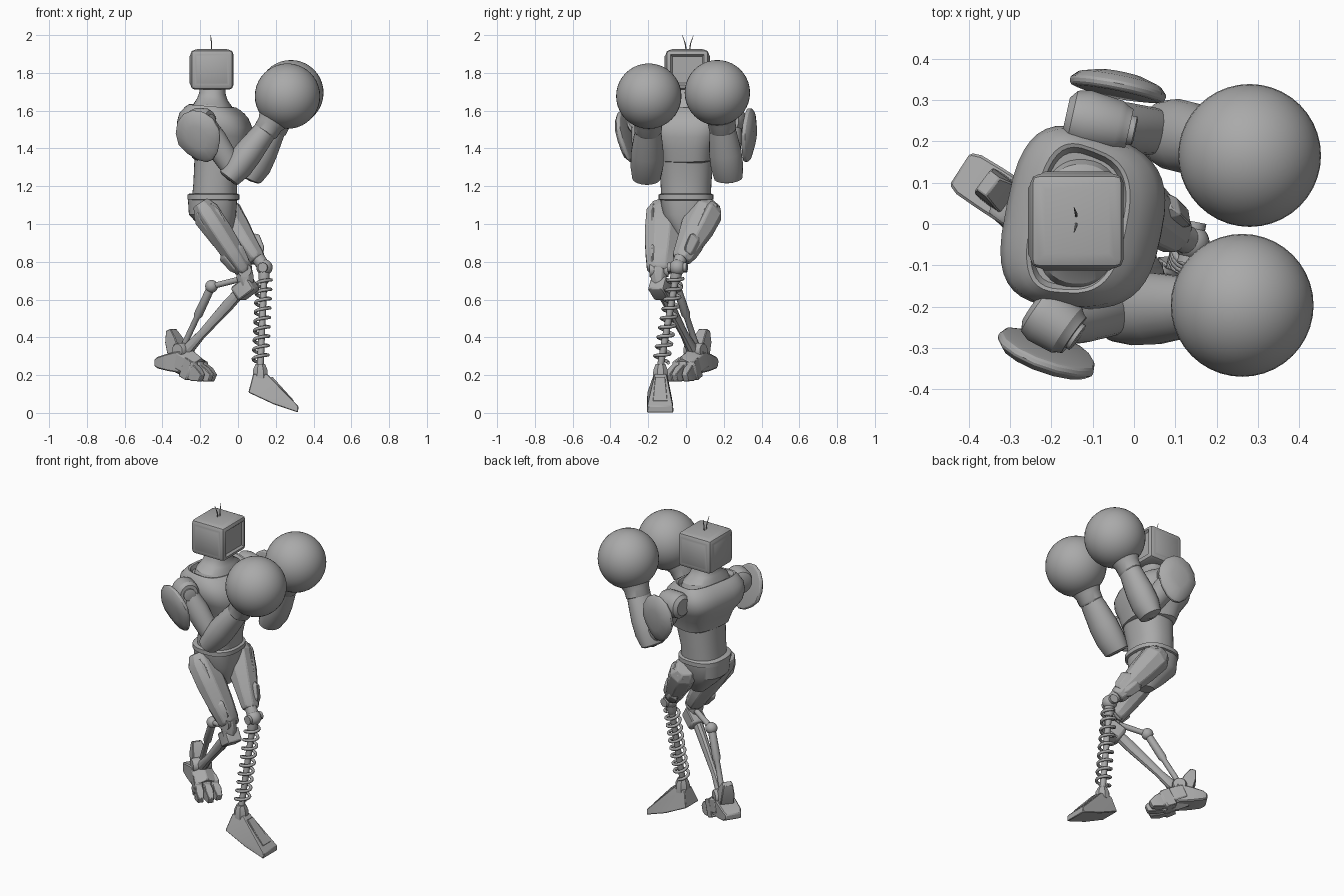
import bpy, bmesh, math
from mathutils import Vector as V

if "Cube" in bpy.data.objects:
    bpy.data.objects.remove(bpy.data.objects["Cube"])

grey = bpy.data.materials.new("mid_grey")
grey.use_nodes = True
grey.diffuse_color = (.4, .4, .4, 1)
grey.node_tree.nodes["Principled BSDF"].inputs["Base Color"].default_value = (.4, .4, .4, 1)
parts = []


def finish(name, bm, bevel=0):
    bmesh.ops.recalc_face_normals(bm, faces=bm.faces[:])
    mesh = bpy.data.meshes.new(name)
    bm.to_mesh(mesh)
    bm.free()
    ob = bpy.data.objects.new(name, mesh)
    bpy.context.collection.objects.link(ob)
    mesh.materials.append(grey)
    if bevel:
        mod = ob.modifiers.new("edge", 'BEVEL')
        mod.width, mod.segments, mod.limit_method = bevel, 1, 'ANGLE'
    parts.append(ob)


def loft(name, rings, bevel=0):
    bm = bmesh.new()
    loops = [[bm.verts.new(p) for p in ring] for ring in rings]
    n = len(loops[0])
    for a, b in zip(loops, loops[1:]):
        for i in range(n):
            bm.faces.new((a[i], a[(i + 1) % n], b[(i + 1) % n], b[i]))
    bm.faces.new(loops[0])
    bm.faces.new(loops[-1])
    finish(name, bm, bevel)


def frame(a, b, hint=(0, 0, 1)):
    w = (V(b) - V(a)).normalized()
    u = V(hint).cross(w).normalized()
    return u, w.cross(u)


def limb(name, a, b, profile, n=16, bevel=0, hint=(0, 0, 1)):
    """Section widths (t, side, up) swept from a to b."""
    a, b = V(a), V(b)
    u, v = frame(a, b, hint)
    k = 1 / math.cos(math.pi / n) if n < 10 else 1
    ang = [2 * math.pi * (i + .5) / n for i in range(n)]
    loft(name, [[a.lerp(b, t) + u * (ru * k * math.cos(q)) + v * (rv * k * math.sin(q))
                 for q in ang] for t, ru, rv in profile], bevel)


def rod(name, a, b, r, n=12):
    limb(name, a, b, [(0, r, r), (1, r, r)], n, 0, (.3, .9, .1))


def ball(name, c, r, seg=24):
    bm = bmesh.new()
    bmesh.ops.create_uvsphere(bm, u_segments=seg, v_segments=seg // 2, radius=r)
    bmesh.ops.translate(bm, vec=V(c), verts=bm.verts[:])
    finish(name, bm)


def hull(name, points, bevel=0):
    bm = bmesh.new()
    for p in points:
        bm.verts.new(p)
    bmesh.ops.convex_hull(bm, input=bm.verts[:])
    bmesh.ops.dissolve_limit(bm, angle_limit=.02, verts=bm.verts[:], edges=bm.edges[:])
    finish(name, bm, bevel)


def body(name, rows, cy=0, yaw=0, tilt=0, power=2.5, taper=0, n=40):
    """Stacked rounded sections (z, centre x, half depth, half width)."""
    rings = []
    for z, cx, rx, ry in rows:
        ring = []
        for i in range(n):
            q = 2 * math.pi * i / n
            c, s = math.cos(q), math.sin(q)
            x = rx * math.copysign(abs(c) ** (2 / power), c)
            y = ry * math.copysign(abs(s) ** (2 / power), s) * (1 - taper * x / rx)
            ring.append((cx + x * math.cos(yaw) - y * math.sin(yaw),
                         cy + x * math.sin(yaw) + y * math.cos(yaw), z + tilt * x))
        rings.append(ring)
    loft(name, rings)


# Torso, neck and hips
body("chest_shell", [(1.33, -.105, .115, .125), (1.34, -.10, .135, .145), (1.41, -.103, .158, .163),
                     (1.475, -.118, .187, .2), (1.525, -.122, .19, .215), (1.575, -.126, .172, .21),
                     (1.61, -.13, .138, .19), (1.625, -.133, .115, .178), (1.622, -.133, .105, .17),
                     (1.6, -.133, .098, .158)], .008, -.2, -.08, 3, .1)
body("belly", [(1.12, -.125, .12, .13), (1.22, -.12, .116, .135), (1.36, -.10, .13, .145)], 0, 0, 0, 2.3)
body("belt", [(1.125, -.13, .125, .13), (1.13, -.13, .137, .145), (1.155, -.13, .137, .145),
              (1.162, -.13, .125, .13)])
body("pelvis", [(.92, -.09, .04, .04), (.98, -.11, .085, .08), (1.05, -.135, .125, .125),
                (1.13, -.135, .13, .135)])
body("neck", [(1.58, -.133, .11, .165), (1.63, -.133, .1, .145), (1.66, -.135, .08, .1),
              (1.69, -.135, .07, .078), (1.74, -.135, .066, .07)], 0, -.1, -.08, 2.3)

# Head: bevelled box with a framed panel on each side, screen sunk in at +x
bm = bmesh.new()
bmesh.ops.create_cube(bm, size=1)
bmesh.ops.scale(bm, vec=(.226, .228, .21), verts=bm.verts[:])
bmesh.ops.translate(bm, vec=(-.138, .007, 1.817), verts=bm.verts[:])
bmesh.ops.bevel(bm, geom=bm.edges[:], offset=.022, segments=2, affect='EDGES', profile=.5)
bm.normal_update()
sides = [f for f in bm.faces if f.calc_area() > .02 and f.normal.z > -.5]
for f in sides:
    sunk = f.normal.x > .5
    if f.normal.z > .5:
        bmesh.ops.inset_individual(bm, faces=[f], thickness=.02, depth=.004)
        continue
    bmesh.ops.inset_individual(bm, faces=[f], thickness=.004, depth=0)
    bmesh.ops.inset_individual(bm, faces=[f], thickness=.014, depth=-.012 if sunk else .006)
finish("head", bm)

# Antennae
for side, s in (("left", 1), ("right", -1)):
    root, bend, tip = V((-.14, .01 + s * .008, 1.91)), V((-.14, .01 + s * .014, 1.955)), V((-.145, .01 + s * .03, 2))
    rod(side + "_antenna_base", root, bend, .003, 6)
    limb(side + "_antenna_tip", bend, tip, [(0, .003, .003), (1, .001, .001)], 6, 0, (1, 0, 0))


# Arms: shoulder drum, upper arm, forearm, boxing glove
def arm(side, drum_a, drum_b, shoulder, elbow, wrist, glove):
    a, b = V(drum_a), V(drum_b)
    limb(side + "_shoulder_drum", a, b, [(0, .045, .05), (.1, .066, .07), (.3, .074, .076), (.82, .066, .07),
                                         (.9, .058, .062), (1, .052, .056)], 28)
    limb(side + "_shoulder_cap", b, b + (b - a) * .1, [(0, .036, .036), (.8, .036, .036), (1, .028, .028)], 20)
    limb(side + "_upper_arm", shoulder, elbow, [(0, .055, .06), (.3, .062, .068), (.7, .058, .062),
                                                (1, .05, .055)], 20)
    ball(side + "_elbow", elbow, .058)
    limb(side + "_forearm", elbow, wrist, [(-.18, .058, .045), (-.15, .076, .06), (.1, .087, .078), (.4, .087, .076),
                                           (.75, .075, .066), (.95, .066, .06)], 24)
    limb(side + "_glove_cuff", wrist, glove, [(-.25, .062, .06), (-.18, .072, .068), (.05, .074, .07),
                                              (.4, .1, .1)], 24)
    ball(side + "_glove", glove, .173, 40)


arm("right", (-.245, -.2, 1.535), (-.145, -.27, 1.545), (-.175, -.235, 1.52), (-.02, -.208, 1.28),
    (.165, -.2, 1.52), (.262, -.197, 1.677))
arm("left", (-.165, .262, 1.545), (-.012, .228, 1.545), (-.075, .24, 1.52), (.085, .22, 1.28),
    (.205, .19, 1.53), (.28, .166, 1.695))


# Shoulder pads: domed shields with a pointed lower end
def pad(name, centre, out, up, half):
    out = V(out).normalized()
    u, v = frame((0, 0, 0), out, up)
    rings = []
    for depth, k in ((-.02, .85), (-.016, .97), (0, 1), (.018, .85), (.032, .45)):
        ring = []
        for i in range(14):
            q = 2 * math.pi * i / 14
            c, s = math.cos(q), math.sin(q)
            width = half * (1 if s > 0 else 1 + .3 * s)
            ring.append(V(centre) + out * depth + (u * c * width + v * s * .147) * k)
        rings.append(ring)
    loft(name, rings, .004)


pad("right_shoulder_pad", (-.208, -.315, 1.462), (-.33, -.88, -.24), (-.4, 0, 1), .128)
pad("left_shoulder_pad", (-.038, .333, 1.47), (.2, 1, -.08), (0, 0, 1), .12)


# Thighs: faceted shell with raised outer plates
def thigh(side, hip, knee, out, profile):
    hip, knee = V(hip), V(knee)
    limb(side + "_thigh", hip, knee, profile, 8, .005, (0, 1, 0))
    out = V(out).normalized()
    for i, (t0, t1) in enumerate(((.02, .6), (.64, .94))):
        shift = out * (.045 if i == 0 else .036)
        limb(side + "_thigh_plate_%d" % (i + 1), hip.lerp(knee, t0) + shift, hip.lerp(knee, t1) + shift * .85,
             [(0, .026, .05), (.2, .032, .066), (.8, .03, .054), (1, .022, .04)], 6, .003, out.cross(knee - hip))


thigh("right", (-.185, -.115, 1.09), (.04, -.138, .745), (-.2, -1, -.1),
      [(-.06, .045, .06), (.08, .068, .092), (.4, .068, .094), (.7, .06, .084), (.95, .05, .07), (1, .04, .055)])
thigh("left", (-.085, .115, 1.09), (.105, -.025, .81), (.4, 1, .1),
      [(-.06, .05, .06), (.08, .08, .09), (.4, .072, .086), (.7, .056, .068), (.95, .046, .054), (1, .04, .045)])

# Left lower leg: knee joint, rod, coil spring and blade foot
knee, ankle = V((.14, -.045, .77)), V((.118, -.135, .25))
ball("left_knee_ball", knee, .043)
rod("left_knee_pin", knee - V((.01, .05, 0)), knee + V((.01, .05, 0)), .026)
rod("left_knee_link", (.1, -.025, .83), knee, .035)
limb("left_spring_cap", knee, knee.lerp(ankle, .16), [(0, .03, .03), (.7, .03, .03), (1, .022, .022)], 16, 0, (1, 0, 0))
rod("left_shin_rod", knee, ankle, .018)
u, v = frame(knee, ankle, (1, 0, 0))
curve = bpy.data.curves.new("left_spring", 'CURVE')
curve.dimensions, curve.bevel_depth, curve.bevel_resolution = '3D', .009, 1
turns, steps = 9, 18
spline = curve.splines.new('POLY')
spline.points.add(turns * steps)
for i, p in enumerate(spline.points):
    q = 2 * math.pi * i / steps
    p.co = (*(knee.lerp(ankle, .1 + .86 * i / (turns * steps)) + (u * math.cos(q) + v * math.sin(q)) * .039), 1)
curve.materials.append(grey)
bpy.context.collection.objects.link(bpy.data.objects.new("left_spring", curve))

hull("left_foot", [(x, y, z) for x, z, ys in ((.055, .108, (-.205, -.08)), (.19, .045, (-.208, -.068)),
                                             (.318, .002, (-.208, -.066)), (.32, .035, (-.204, -.07)),
                                             (.08, .205, (-.17, -.1)), (.155, .205, (-.165, -.105)))
                   for y in ys], .004)
limb("left_ankle_block", (.118, -.135, .18), (.118, -.135, .26), [(0, .04, .04), (.6, .038, .038), (1, .025, .025)],
     8, 0, (0, 1, 0))
limb("left_foot_plate", (.175, -.137, .187), (.29, -.137, .06), [(0, .026, .008), (1, .038, .008)], 4, .002)

# Right lower leg: knee block, main shin, rear piston
limb("right_knee_joint", (.03, -.145, .78), (.045, -.145, .66), [(0, .04, .045), (.5, .045, .042), (1, .035, .035)],
     8, .004, (0, 1, 0))
limb("right_knee_block", (.08, -.155, .69), (-.005, -.115, .625), [(0, .04, .036), (.1, .045, .042),
                                                                 (.9, .045, .042), (1, .036, .034)], 4, .006)
for side, y in (("outer", -.18), ("inner", -.105)):
    limb("right_knee_disc_" + side, (.035, y - .012, .755), (.035, y + .012, .755),
         [(0, .036, .036), (1, .036, .036)], 16)
limb("right_shin", (.02, -.13, .65), (-.28, .04, .32), [(0, .03, .03), (.25, .026, .034), (.7, .02, .025),
                                                     (1, .034, .034)], 10)
joint = (-.14, -.05, .67)
rod("right_piston_arm", (.02, -.125, .71), joint, .016)
ball("right_piston_ball", joint, .034)
limb("right_piston", joint, (-.295, .06, .34), [(0, .022, .022), (.45, .024, .024), (.5, .016, .016),
                                              (1, .016, .016)], 12)

# Right foot: raised heel, ankle, instep and three toes, pointing along (.8, -.6)
fwd, across = V((.8, -.6, 0)), V((.6, .8, 0))
base = V((-.29, .05, 0))


def at(f, s, z):
    return base + fwd * f + across * s + V((0, 0, z))


limb("right_heel", at(-.155, -.012, .265), at(.02, 0, .27), [(0, .046, .016), (.15, .056, .03), (.5, .058, .045),
                                                           (1, .058, .06)], 4, .006)
limb("right_heel_spur", at(-.03, 0, .3), at(-.08, 0, .44), [(0, .042, .042), (.6, .038, .036), (1, .028, .016)], 4, .004)
limb("right_ankle", at(0, -.055, .33), at(0, .055, .33), [(0, .035, .035), (.1, .042, .042), (.9, .042, .042),
                                                        (1, .035, .035)], 12)
limb("right_instep", at(-.03, 0, .285), at(.1, 0, .235), [(0, .058, .065), (.5, .064, .066), (1, .062, .052)], 6, .004)
for i, s in enumerate((-1, 0, 1)):
    reach = .185 if s == 0 else .165
    limb("right_toe_%d" % (i + 1), at(.04, s * .042, .245), at(reach, s * .055, .185),
         [(0, .022, .055), (.4, .024, .053), (.45, .019, .044), (.7, .023, .038), (1, .016, .02)], 4, .003)

# Smooth shading with kept edges
bpy.ops.object.select_all(action='DESELECT')
for ob in parts:
    ob.select_set(True)
bpy.context.view_layer.objects.active = parts[0]
bpy.ops.object.shade_smooth_by_angle(angle=math.radians(32))
